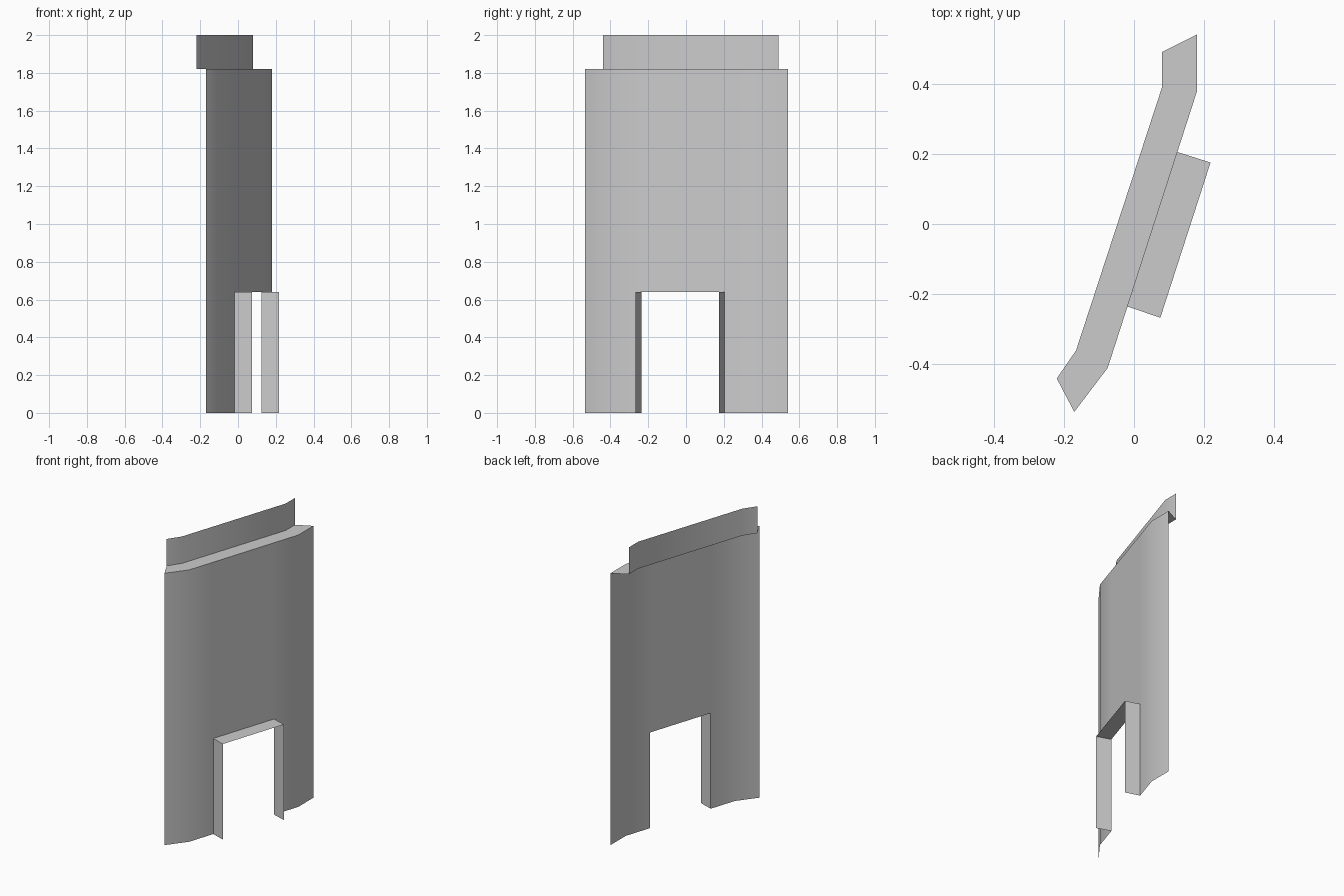
import bpy, bmesh

if "Cube" in bpy.data.objects:
    bpy.data.objects.remove(bpy.data.objects["Cube"])

WALL_TOP, TOP, DOOR_TOP = 1.82, 2.0, 0.64

# Plan profiles, running front to back
wall = [(-0.17, -0.535), (-0.075, -0.41), (-0.0185, -0.235),
        (0.1235, 0.205), (0.18, 0.38), (0.18, 0.54)]
parapet = [(-0.22, -0.44), (-0.165, -0.36), (0.08, 0.39), (0.08, 0.49)]
door_in = wall[2:4]
door_out = [(0.075, -0.267), (0.218, 0.175)]


def make(name, quads):
    bm = bmesh.new()
    for q in quads:
        bm.faces.new([bm.verts.new(p) for p in q])
    bmesh.ops.remove_doubles(bm, verts=bm.verts, dist=1e-5)
    mesh = bpy.data.meshes.new(name)
    bm.to_mesh(mesh)
    bm.free()
    ob = bpy.data.objects.new(name, mesh)
    bpy.context.collection.objects.link(ob)
    bpy.context.view_layer.objects.active = ob
    ob.select_set(True)
    bpy.ops.object.shade_smooth_by_angle(angle=0.6)
    ob.select_set(False)


def upright(a, b, z0, z1):
    return [(*a, z0), (*b, z0), (*b, z1), (*a, z1)]


def flat(a, b, c, d, z):
    return [(*p, z) for p in (a, b, c, d)]


# Main wall with the doorway cell left open
cells = []
for i in range(len(wall) - 1):
    a, b = wall[i], wall[i + 1]
    if i != 2:
        cells.append(upright(a, b, 0, DOOR_TOP))
    cells.append(upright(a, b, DOOR_TOP, WALL_TOP))
make("wall", cells)

# Set-back parapet strip
make("parapet", [upright(a, b, WALL_TOP, TOP) for a, b in zip(parapet, parapet[1:])])

# Ledge joining wall top to parapet
bends = [wall[i] for i in (0, 1, 4, 5)]
make("ledge", [flat(bends[i], bends[i + 1], parapet[i + 1], parapet[i], WALL_TOP)
               for i in range(3)])

# Doorway surround: two jambs and a lintel
make("door_surround", [
    upright(door_in[0], door_out[0], 0, DOOR_TOP)[::-1],
    upright(door_in[1], door_out[1], 0, DOOR_TOP),
    flat(door_in[0], door_in[1], door_out[1], door_out[0], DOOR_TOP)])
